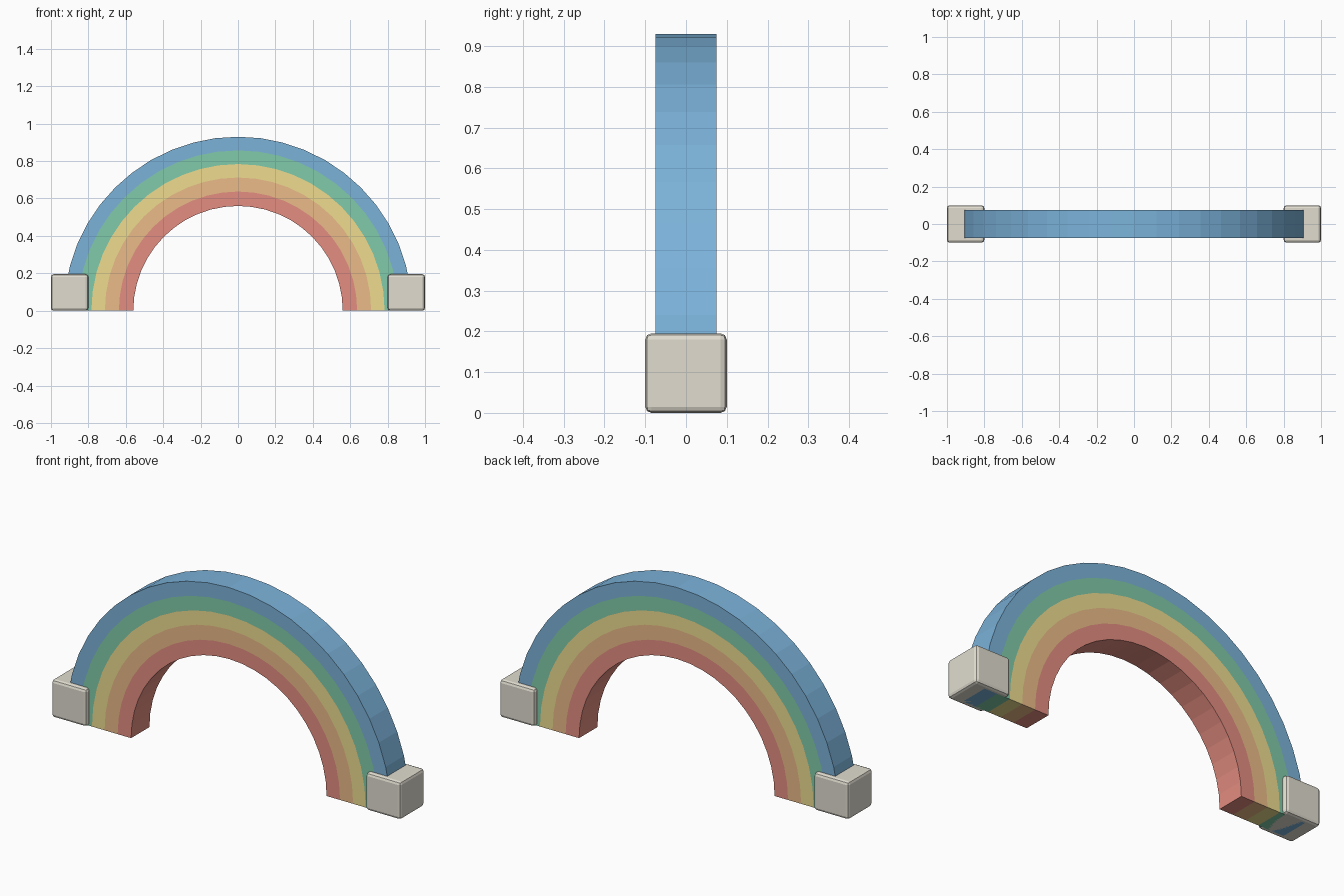
import bpy, bmesh, math

if "Cube" in bpy.data.objects:
    bpy.data.objects.remove(bpy.data.objects["Cube"])

SEGMENTS = 24
HALF_DEPTH = 0.075


def material(name, rgb):
    mat = bpy.data.materials.new(name)
    mat.diffuse_color = (*rgb, 1.0)
    mat.use_nodes = True
    mat.node_tree.nodes["Principled BSDF"].inputs["Base Color"].default_value = mat.diffuse_color
    return mat


def add_object(name, bm, mat):
    bmesh.ops.recalc_face_normals(bm, faces=bm.faces)
    mesh = bpy.data.meshes.new(name)
    bm.to_mesh(mesh)
    bm.free()
    mesh.materials.append(mat)
    obj = bpy.data.objects.new(name, mesh)
    bpy.context.collection.objects.link(obj)
    return obj


# Half ring with a rectangular section, swept over 180 degrees
def arch_band(name, inner, outer, mat):
    bm = bmesh.new()
    section = [(inner, -HALF_DEPTH), (outer, -HALF_DEPTH),
               (outer, HALF_DEPTH), (inner, HALF_DEPTH)]
    rings = []
    for i in range(SEGMENTS + 1):
        a = math.pi * i / SEGMENTS
        rings.append([bm.verts.new((r * math.cos(a), y, r * math.sin(a)))
                      for r, y in section])
    for r0, r1 in zip(rings, rings[1:]):
        for j in range(4):
            k = (j + 1) % 4
            bm.faces.new((r0[j], r0[k], r1[k], r1[j]))
    bm.faces.new(rings[0])
    bm.faces.new(rings[-1])
    return add_object(name, bm, mat)


# Rounded foot block
def foot_block(name, x, mat):
    bm = bmesh.new()
    bmesh.ops.create_cube(bm, size=1.0)
    bmesh.ops.scale(bm, vec=(0.2, 0.2, 0.195), verts=bm.verts)
    bmesh.ops.translate(bm, vec=(x, 0, 0.0975), verts=bm.verts)
    obj = add_object(name, bm, mat)
    bevel = obj.modifiers.new("soft_edges", 'BEVEL')
    bevel.width = 0.015
    bevel.segments = 2
    return obj


# Coloured bands from the inside out
radii = [0.56, 0.637, 0.712, 0.784, 0.857, 0.93]
colours = [("red", (0.78, 0.27, 0.22)), ("orange", (0.83, 0.50, 0.25)),
           ("yellow", (0.86, 0.72, 0.28)), ("green", (0.22, 0.60, 0.40)),
           ("blue", (0.20, 0.45, 0.70))]
for (colour, rgb), r0, r1 in zip(colours, radii, radii[1:]):
    arch_band(f"{colour}_band", r0, r1, material(colour, rgb))

# Feet at both ends
stone = material("beige", (0.75, 0.72, 0.63))
for side, sx in (("left", -1), ("right", 1)):
    foot_block(f"{side}_foot_block", sx * 0.9, stone)
